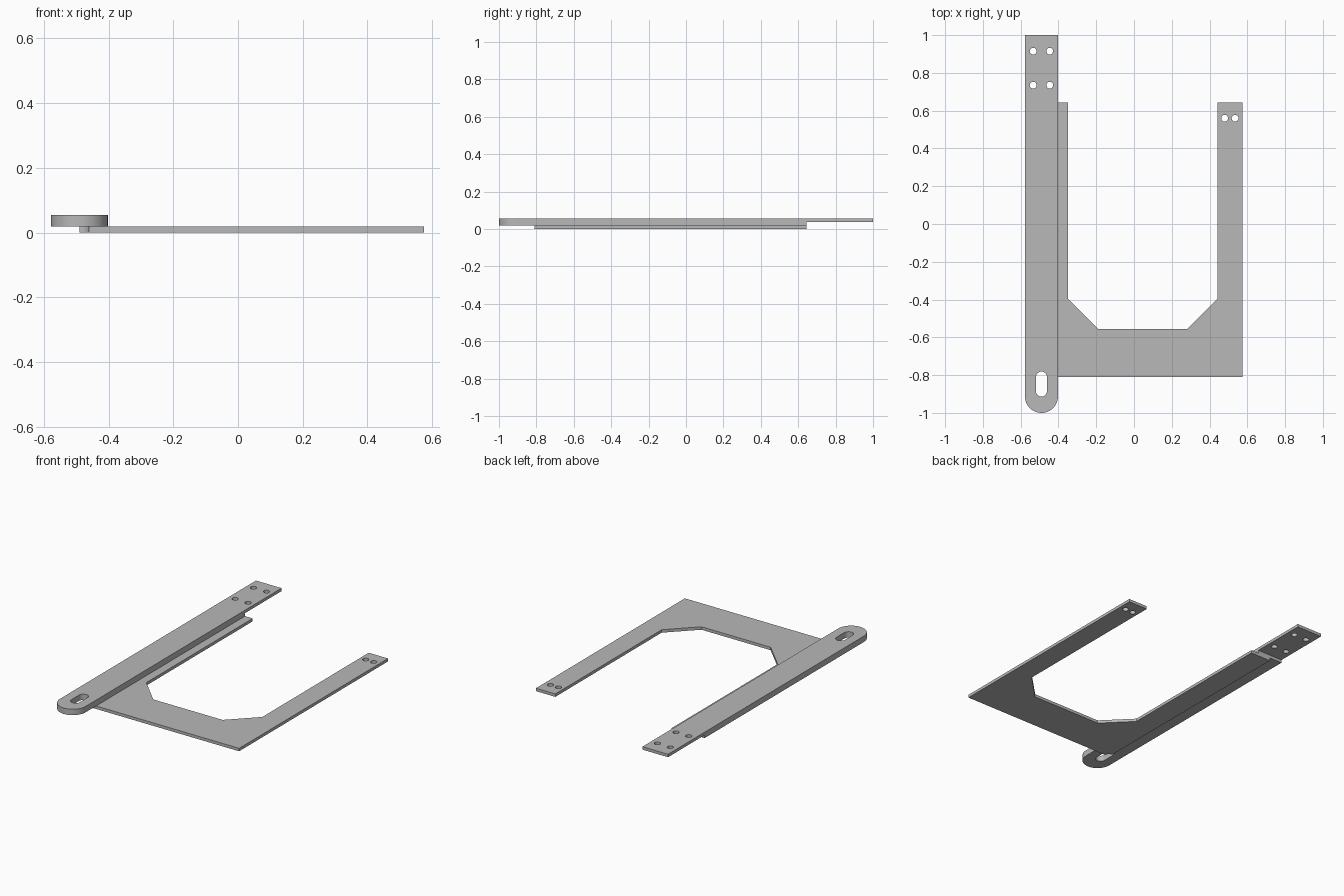
import bpy, bmesh
from math import sin, cos, pi

cube = bpy.data.objects.get("Cube")
if cube:
    bpy.data.objects.remove(cube)

grey = bpy.data.materials.new("plain_grey")
grey.use_nodes = True
colour = (0.48, 0.48, 0.48, 1)
grey.diffuse_color = colour
grey.node_tree.nodes["Principled BSDF"].inputs["Base Color"].default_value = colour

T = 0.0183              # sheet thickness
AXIS, HALF = -0.49, 0.0875   # bar centre line and half width
SLOT_R, HOLE_R = 0.029, 0.018
STEP_Y = 0.643          # where the arms end and the bar thins


def arc(x, y, r, start, end, steps=16):
    angles = [start + (end - start) * i / steps for i in range(steps + 1)]
    return [(x + r * cos(a), y + r * sin(a)) for a in angles]


def hole(x, y):
    return arc(x, y, HOLE_R, 0, 2 * pi, 24)[:-1]


def sheet(name, loops, z0, z1):
    """Extrude an outline with holes into a solid between two heights."""
    curve = bpy.data.curves.new(name, 'CURVE')
    curve.dimensions = '2D'
    curve.fill_mode = 'BOTH'
    curve.extrude = (z1 - z0) / 2
    for loop in loops:
        spline = curve.splines.new('POLY')
        spline.points.add(len(loop) - 1)
        for point, (x, y) in zip(spline.points, loop):
            point.co = (x, y, 0, 1)
        spline.use_cyclic_u = True
    temp = bpy.data.objects.new(name + "_outline", curve)
    bpy.context.collection.objects.link(temp)
    deps = bpy.context.evaluated_depsgraph_get()
    mesh = bpy.data.meshes.new_from_object(temp.evaluated_get(deps))
    bpy.data.objects.remove(temp)
    # weld the caps to the walls
    bm = bmesh.new()
    bm.from_mesh(mesh)
    bmesh.ops.remove_doubles(bm, verts=bm.verts, dist=0.0001)
    bmesh.ops.translate(bm, verts=bm.verts, vec=(0, 0, (z0 + z1) / 2))
    bmesh.ops.recalc_face_normals(bm, faces=bm.faces)
    bm.to_mesh(mesh)
    bm.free()
    mesh.materials.clear()
    mesh.materials.append(grey)
    obj = bpy.data.objects.new(name, mesh)
    bpy.context.collection.objects.link(obj)
    return obj


def activate(obj):
    bpy.ops.object.select_all(action='DESELECT')
    obj.select_set(True)
    bpy.context.view_layer.objects.active = obj


# U-shaped base plate, its front corner notched by the slot
outline = [(AXIS, STEP_Y), (-0.35, STEP_Y), (-0.35, -0.395), (-0.19, -0.555),
           (0.283, -0.555), (0.443, -0.395), (0.443, STEP_Y), (0.575, STEP_Y),
           (0.575, -0.81)] + arc(AXIS, -0.81, SLOT_R, 0, pi / 2, 10)
plate = sheet("base_plate", [outline, hole(0.48, 0.56), hole(0.535, 0.56)], 0, T)

# Long bar with a rounded front end, a slot and four mounting holes
outline = [(AXIS + HALF, 1), (AXIS - HALF, 1)] + arc(AXIS, HALF - 1, HALF, pi, 2 * pi, 32)
slot = arc(AXIS, -0.81, SLOT_R, 0, pi) + arc(AXIS, -0.885, SLOT_R, pi, 2 * pi)
holes = [hole(AXIS + dx, y) for dx in (-0.044, 0.044) for y in (0.735, 0.915)]
bar = sheet("long_bar", [outline, slot] + holes, T, 3 * T)

# Thin the back end of the bar from below
cutter = sheet("step_cutter", [[(-0.7, STEP_Y), (-0.3, STEP_Y), (-0.3, 1.1), (-0.7, 1.1)]],
               -0.1, 2 * T)
cutter.hide_render = True
step = bar.modifiers.new("step", 'BOOLEAN')
step.operation = 'DIFFERENCE'
step.solver = 'EXACT'
step.object = cutter
activate(bar)
bpy.ops.object.modifier_apply(modifier="step")
bpy.data.objects.remove(cutter)

# Smooth the round walls, keep the edges crisp
for obj in (plate, bar):
    activate(obj)
    bpy.ops.object.shade_smooth_by_angle(angle=pi / 6)
